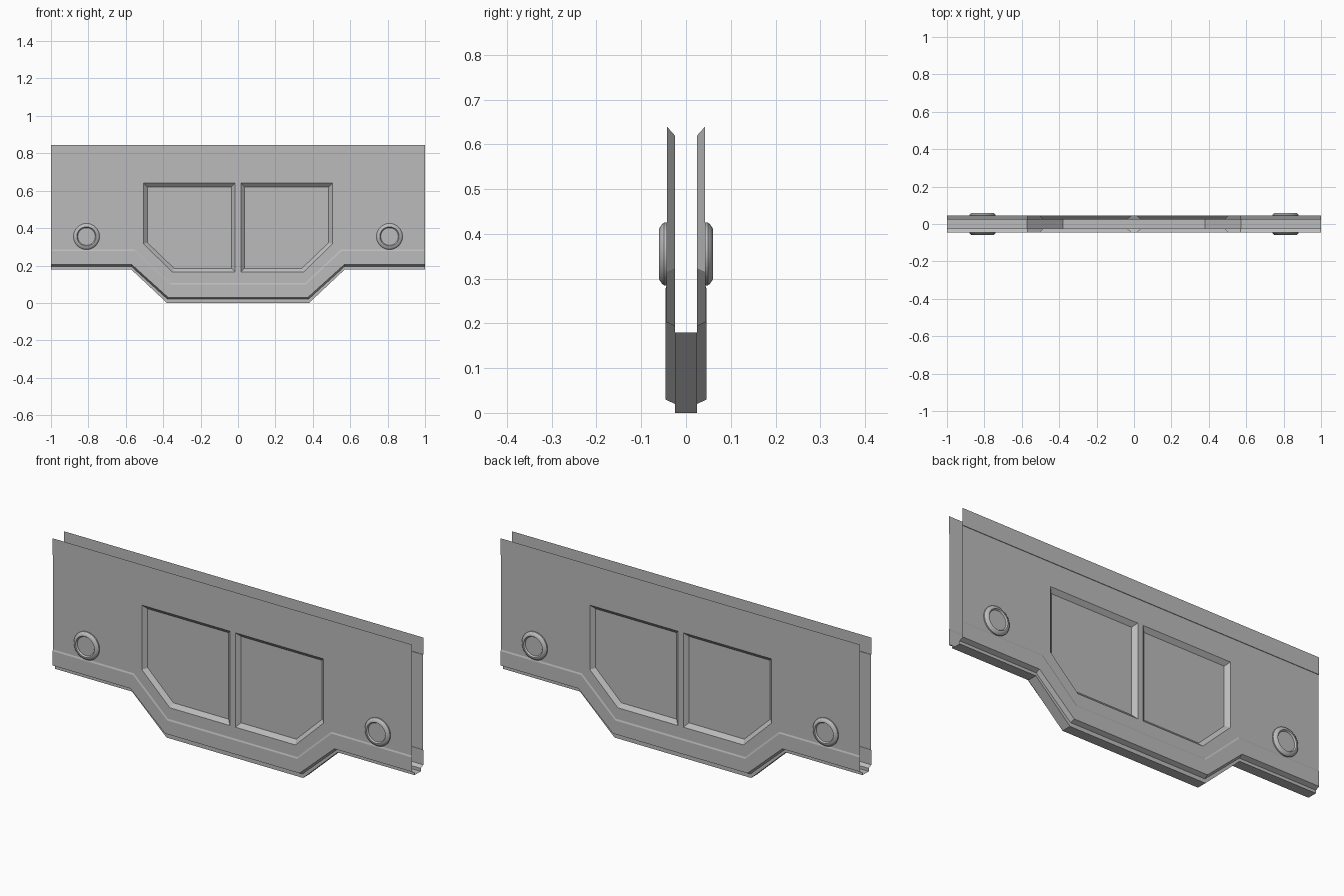
import bpy, bmesh, math
from mathutils import Vector

cube = bpy.data.objects.get("Cube")
if cube:
    bpy.data.objects.remove(cube, do_unlink=True)

grey = bpy.data.materials.new("plain_grey")
grey.use_nodes = True
COLOUR = (0.5, 0.5, 0.5, 1)
grey.diffuse_color = COLOUR
grey.node_tree.nodes["Principled BSDF"].inputs["Base Color"].default_value = COLOUR

FACE_Y = 0.043      # main sheet
RAISED_Y = 0.046    # raised lower band and top strip
INNER_Y = 0.025     # recess floor and channel wall


def finish(bm, name, smooth=False):
    mesh = bpy.data.meshes.new(name)
    bm.to_mesh(mesh)
    bm.free()
    mesh.materials.append(grey)
    obj = bpy.data.objects.new(name, mesh)
    bpy.context.collection.objects.link(obj)
    if smooth:
        bpy.ops.object.select_all(action='DESELECT')
        obj.select_set(True)
        bpy.context.view_layer.objects.active = obj
        bpy.ops.object.shade_smooth_by_angle(angle=math.radians(35))
    return obj


def bridge(bm, a, b, closed=False):
    n = len(a)
    for i in range(n if closed else n - 1):
        j = (i + 1) % n
        bm.faces.new((a[i], a[j], b[j], b[i]))


def contour(y, z_end, z_mid, knee, foot):
    """Stepped line across the full width, lower in the middle."""
    half = [(1, z_end), (knee, z_end), (foot, z_mid)]
    pts = [(-x, z) for x, z in half] + half[::-1]
    return [Vector((x, y, z)) for x, z in pts]


# Lower band rows, from the sheet down to the channel floor
ROWS = [
    (FACE_Y, 0.285, 0.107, 0.550, 0.360),
    (RAISED_Y, 0.277, 0.099, 0.553, 0.362),
    (RAISED_Y, 0.205, 0.030, 0.568, 0.374),
    (INNER_Y, 0.195, 0.020, 0.570, 0.377),
    (INNER_Y, 0.180, 0.000, 0.572, 0.380),
]
RIM = [(0.015, 0.64), (0.505, 0.64), (0.505, 0.315), (0.350, 0.165), (0.015, 0.165)]
FLOOR = [(0.035, 0.62), (0.485, 0.62), (0.485, 0.323), (0.342, 0.185), (0.035, 0.185)]
STRIP_Z, TOP_Z = 0.76, 0.845


def make_panel(name, side):
    bm = bmesh.new()

    def verts(points, y):
        return [bm.verts.new((x, side * y, z)) for x, z in points]

    def loop_edges(loop):
        return [bm.edges.new((loop[i - 1], loop[i])) for i in range(len(loop))]

    # Main sheet outline with two recess holes
    outline = verts([(p.x, p.z) for p in contour(*ROWS[0])], FACE_Y)
    top = verts([(1, STRIP_Z), (-1, STRIP_Z)], FACE_Y)
    edges = loop_edges(outline + top)
    recesses = []
    for sx in (-1, 1):
        rim = verts([(sx * x, z) for x, z in RIM], FACE_Y)
        floor = verts([(sx * x, z) for x, z in FLOOR], INNER_Y)
        edges += loop_edges(rim)
        recesses.append((rim, floor))
    bmesh.ops.triangle_fill(bm, edges=edges, use_beauty=True, normal=(0, side, 0))

    # Sloping recess walls and flat floors
    for rim, floor in recesses:
        bridge(bm, rim, floor, closed=True)
        bm.faces.new(floor)

    # Slightly raised strip along the top
    step = verts([(1, STRIP_Z), (-1, STRIP_Z)], RAISED_Y)
    edge = verts([(1, TOP_Z), (-1, TOP_Z)], RAISED_Y)
    bridge(bm, top, step)
    bridge(bm, step, edge)
    bmesh.ops.recalc_face_normals(bm, faces=bm.faces)
    front = max(bm.faces, key=lambda f: f.calc_area())
    if front.normal.y * side < 0:
        bmesh.ops.reverse_faces(bm, faces=bm.faces)
    finish(bm, name)


def make_channel():
    bm = bmesh.new()
    profile = [(-r[0],) + r[1:] for r in ROWS] + ROWS[::-1]
    rows = [[bm.verts.new(p) for p in contour(*r)] for r in profile]
    for a, b in zip(rows, rows[1:]):
        bridge(bm, b, a)
    bm.normal_update()
    low = min(bm.faces, key=lambda f: f.calc_center_median().z)
    if low.normal.z > 0:
        bmesh.ops.reverse_faces(bm, faces=bm.faces)
    finish(bm, "bottom_channel")


# Round boss: lathe of (radius, distance from centre plane)
BOSS = [(0.070, 0.042), (0.070, 0.049), (0.066, 0.054), (0.057, 0.060),
        (0.052, 0.060), (0.047, 0.053), (0.042, 0.053)]


def make_boss(name, cx, side, segments=32):
    bm = bmesh.new()
    rings = []
    for r, y in BOSS:
        angles = [math.tau * i / segments for i in range(segments)]
        rings.append([bm.verts.new((cx + r * math.cos(a), side * y,
                                    0.355 + r * math.sin(a))) for a in angles])
    for a, b in zip(rings, rings[1:]):
        bridge(bm, a, b, closed=True)
    cap = bm.faces.new(rings[-1])
    bmesh.ops.recalc_face_normals(bm, faces=bm.faces)
    if cap.normal.y * side < 0:
        bmesh.ops.reverse_faces(bm, faces=bm.faces)
    finish(bm, name, smooth=True)


make_channel()
for face, side in (("front", -1), ("back", 1)):
    make_panel(face + "_panel", side)
    for hand, cx in (("left", 0.81), ("right", -0.81)):
        make_boss(f"{face}_{hand}_boss", cx, side)
